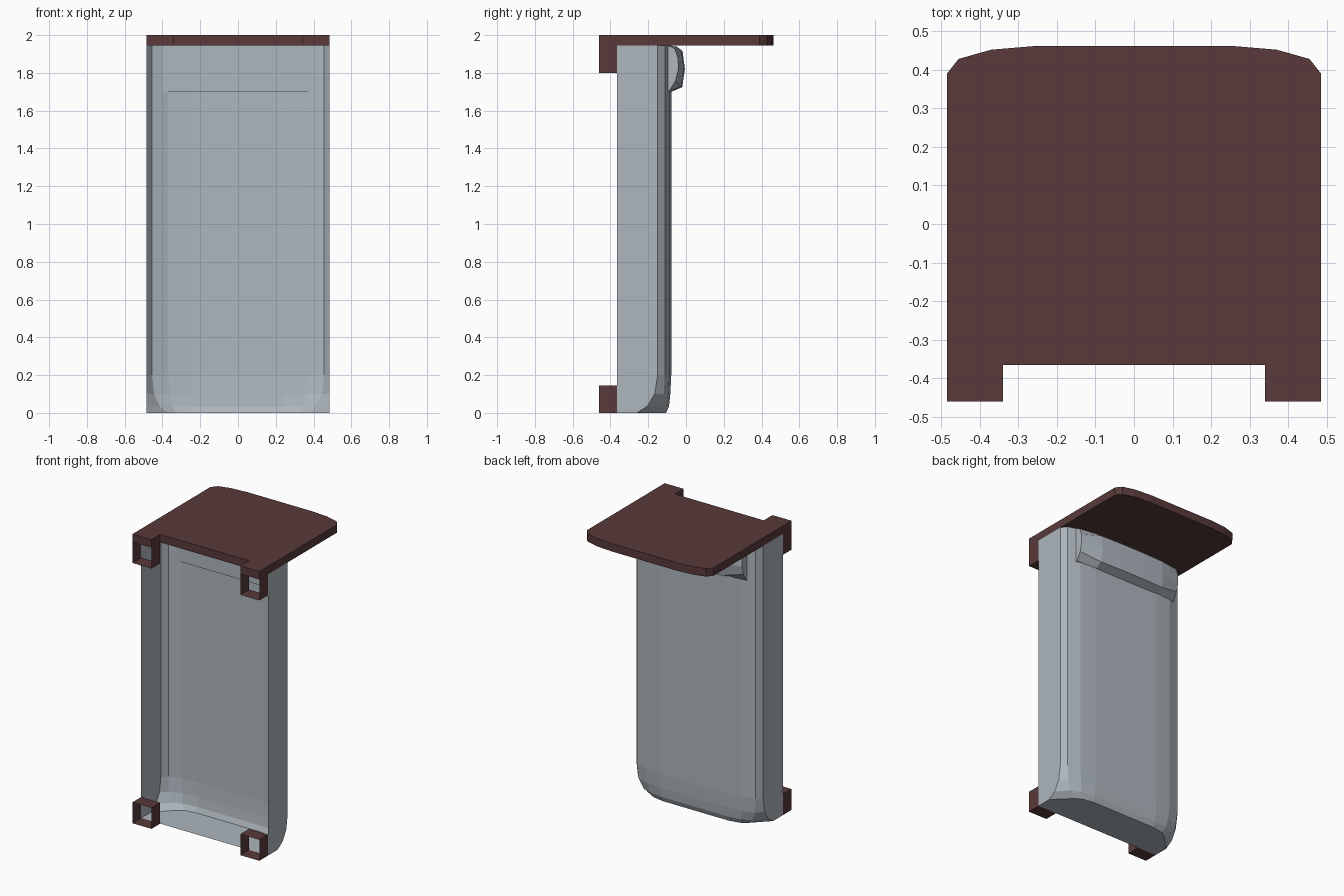
import bpy, bmesh

if "Cube" in bpy.data.objects:
    bpy.data.objects.remove(bpy.data.objects["Cube"])

def material(name, col):
    m = bpy.data.materials.new(name)
    m.diffuse_color = (*col, 1)
    m.use_nodes = True
    m.node_tree.nodes["Principled BSDF"].inputs["Base Color"].default_value = m.diffuse_color
    return m

BROWN = material("dark_brown", (0.10, 0.042, 0.042))
GREY = material("pale_grey", (0.42, 0.47, 0.51))

def finish(name, bm, mat, fix=True):
    if fix:
        bmesh.ops.recalc_face_normals(bm, faces=bm.faces[:])
    me = bpy.data.meshes.new(name)
    bm.to_mesh(me)
    bm.free()
    me.materials.append(mat)
    ob = bpy.data.objects.new(name, me)
    bpy.context.collection.objects.link(ob)
    return ob

def mirrored(half):
    # right half of an outline, front to back, followed by its left half
    return half + [(-x, y) for x, y in reversed(half)]

def loft(bm, loops, closed):
    rows = [[bm.verts.new(p) for p in lp] for lp in loops]
    n = len(rows[0])
    for a, b in zip(rows, rows[1:]):
        for i in range(n if closed else n - 1):
            j = (i + 1) % n
            bm.faces.new((a[i], a[j], b[j], b[i]))
    return rows

# Top plate with a notched front and a rounded back
W, F, Z = 0.485, -0.365, 1.945
outline = mirrored([(0.34, F), (0.34, -0.46), (W, -0.46), (W, 0.39),
                    (0.455, 0.428), (0.37, 0.452), (0.25, 0.462)])
bm = bmesh.new()
rows = loft(bm, [[(x, y, z) for x, y in outline] for z in (Z, 2.0)], True)
for r in rows:
    bm.faces.new(r)
finish("top_plate", bm, BROWN)

# Thin square sleeves at the front corners, open front and back
for name, x0, z0, z1 in (("upper_right_sleeve", 0.34, 1.8, Z), ("upper_left_sleeve", -W, 1.8, Z),
                         ("lower_right_sleeve", 0.34, 0, 0.145), ("lower_left_sleeve", -W, 0, 0.145)):
    x1 = x0 + 0.145
    bm = bmesh.new()
    loft(bm, [[(x0, y, z0), (x1, y, z0), (x1, y, z1), (x0, y, z1)] for y in (-0.46, F)], True)
    finish(name, bm, BROWN)

# Thin curved body sheet, open at the front, rounding in to a flat floor
levels = [
    (Z,     [(W, -0.150), (0.455, -0.112), (0.37, -0.088), (0.25, -0.078)]),
    (0.20,  [(W, -0.150), (0.455, -0.112), (0.37, -0.088), (0.25, -0.078)]),
    (0.10,  [(W, -0.166), (0.445, -0.118), (0.36, -0.093), (0.25, -0.083)]),
    (0.035, [(W, -0.205), (0.415, -0.130), (0.35, -0.103), (0.25, -0.090)]),
    (0.0,   [(W, -0.260), (0.370, -0.145), (0.33, -0.120), (0.25, -0.105)]),
]
bm = bmesh.new()
rows = loft(bm, [[(x, y, z) for x, y in mirrored([(W, F)] + h)] for z, h in levels], False)
bm.faces.new(rows[-1])
finish("body_shell", bm, GREY)

# Bowed grip across the upper back
end = [(-0.097, Z), (-0.06, 1.93), (-0.042, 1.88), (-0.04, 1.82), (-0.055, 1.76), (-0.097, 1.70)]
mid = [(-0.097, Z), (-0.05, 1.94), (-0.018, 1.915), (-0.006, 1.82), (-0.02, 1.725), (-0.078, 1.70)]
mid.append((-0.097, 1.70))
end.insert(5, (-0.085, 1.71))
bm = bmesh.new()
rows = loft(bm, [[(x, y - d, z) if y > -0.09 else (x, y, z) for y, z in prof]
                 for x, prof, d in ((-0.4, end, 0), (-0.25, mid, 0.005), (-0.1, mid, 0),
                                    (0.1, mid, 0), (0.25, mid, 0.005), (0.4, end, 0))], True)
bm.faces.new(rows[0])
bm.faces.new(rows[-1])
finish("rear_grip", bm, GREY)
